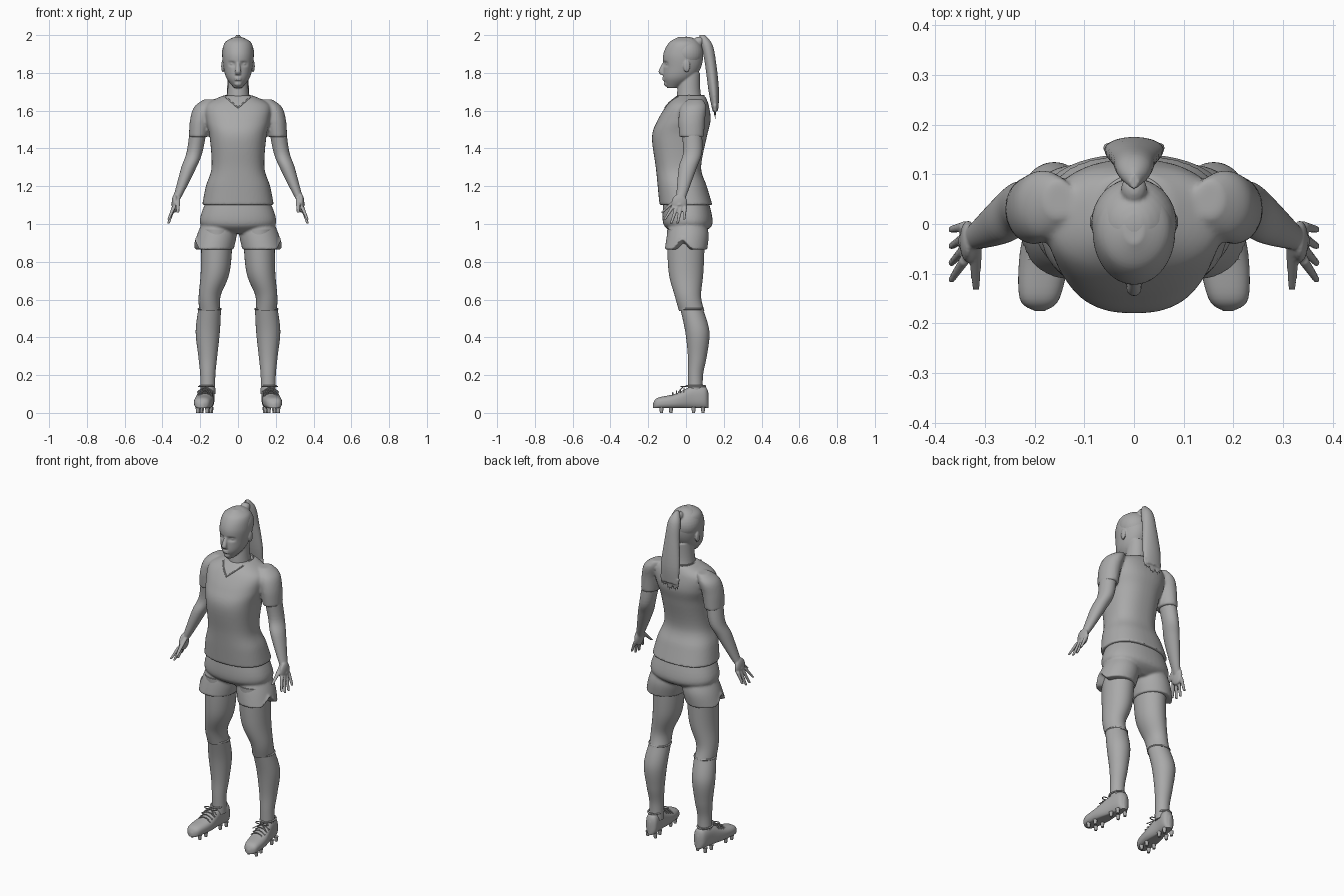
import bpy, bmesh, math, random
from mathutils import Vector, Matrix
from mathutils.bvhtree import BVHTree

random.seed(4)
if "Cube" in bpy.data.objects:
    bpy.data.objects.remove(bpy.data.objects["Cube"])

GREY = (.4, .4, .4, 1)
material = bpy.data.materials.new("plain grey")
material.use_nodes = True
material.diffuse_color = GREY
material.node_tree.nodes["Principled BSDF"].inputs["Base Color"].default_value = GREY


def spline(rings, steps):
    """Catmull-Rom interpolation between neighbouring rings."""
    last = len(rings) - 1
    rows = []
    for index in range(last):
        before, start = Vector(rings[max(index - 1, 0)]), Vector(rings[index])
        end, after = Vector(rings[index + 1]), Vector(rings[min(index + 2, last)])
        for step in range(steps):
            t = step / steps
            leave, arrive = (end - before) / 2, (after - start) / 2
            blend = t * t * (3 - 2 * t)
            rows.append(start.lerp(end, blend) + leave * t * (1 - t) ** 2 - arrive * t * t * (1 - t))
    return rows + [Vector(rings[last])]


def loft(bm, rings, power=2, segments=48, steps=6, lengthwise=False):
    """Skin closed rings, each (height, centre x, centre y, half width, half depth)."""
    loops, poles, faces = [], [], []
    rows = spline(rings, steps)

    def place(height, x, y):
        return bm.verts.new((x, height, y) if lengthwise else (x, y, height))

    for height, x, y, width, depth in rows:
        loop = []
        for index in range(segments):
            angle = math.tau * index / segments
            c, s = math.cos(angle), math.sin(angle)
            c = math.copysign(abs(c) ** (2 / power), c)
            s = math.copysign(abs(s) ** (2 / power), s)
            loop.append(place(height, x + width * c, y + depth * s))
        loops.append(loop)
    for lower, upper in zip(loops, loops[1:]):
        for i in range(segments):
            faces.append(bm.faces.new((lower[i], lower[i - 1], upper[i - 1], upper[i])))
    for loop, row in ((loops[0], rows[0]), (loops[-1], rows[-1])):
        pole = place(row[0], row[1], row[2])
        for i in range(segments):
            faces.append(bm.faces.new((loop[i], loop[i - 1], pole)))
    bmesh.ops.recalc_face_normals(bm, faces=faces)


def trunk(bm, rings, power=2):
    """Central form from (height, half width, front, back)."""
    loft(bm, [(height, 0, (front + back) / 2, width, (back - front) / 2)
              for height, width, front, back in rings], power)


def limb(bm, rings, side=1, depth=1):
    """Round form from (height, x, y, radius), stretched front to back by depth."""
    loft(bm, [(height, x * side, y, radius, radius * depth) for height, x, y, radius in rings])


def ball(bm, centre, radii):
    matrix = Matrix.Translation(centre) @ Matrix.Diagonal((*radii, 1))
    bmesh.ops.create_uvsphere(bm, u_segments=32, v_segments=16, radius=1, matrix=matrix)


def finish(name, bm, voxel=None, mirror=False):
    """Make the object; a voxel size fuses overlapping forms into one skin."""
    mesh = bpy.data.meshes.new(name)
    bm.to_mesh(mesh)
    bm.free()
    part = bpy.data.objects.new(name, mesh)
    bpy.context.collection.objects.link(part)
    mesh.materials.append(material)
    bpy.ops.object.select_all(action="DESELECT")
    part.select_set(True)
    bpy.context.view_layer.objects.active = part
    bpy.ops.object.shade_smooth_by_angle(angle=math.radians(40))
    if voxel:
        fuse = part.modifiers.new("fuse", "REMESH")
        fuse.mode, fuse.voxel_size, fuse.use_smooth_shade = "VOXEL", voxel, True
        relax = part.modifiers.new("relax", "SMOOTH")
        relax.factor, relax.iterations = .5, 3
    if mirror:
        part.modifiers.new("mirror", "MIRROR")


def cord(name, paths, radius, cyclic=False, mirror=False):
    curve = bpy.data.curves.new(name, "CURVE")
    curve.dimensions, curve.bevel_depth, curve.bevel_resolution = "3D", radius, 2
    for path in paths:
        line = curve.splines.new("POLY")
        line.points.add(len(path) - 1)
        for point, position in zip(line.points, path):
            point.co = (*position, 1)
        line.use_cyclic_u = cyclic
    curve.materials.append(material)
    part = bpy.data.objects.new(name, curve)
    bpy.context.collection.objects.link(part)
    if mirror:
        part.modifiers.new("mirror", "MIRROR")


def oval(centre, width, depth, turn=math.tau, count=32):
    x, y, z = centre
    angles = [turn * index / count for index in range(count)]
    return [(x + width * math.cos(a), y + depth * math.sin(a), z) for a in angles]


# Shirt: torso fused with both sleeves
bm = bmesh.new()
trunk(bm, [(1.1, .19, -.14, .14), (1.2, .17, -.15, .11), (1.3, .14, -.16, .08), (1.46, .15, -.18, .11),
           (1.55, .17, -.15, .13), (1.63, .17, -.1, .12), (1.68, .08, -.05, .1)], power=2.4)
torso = BVHTree.FromBMesh(bm)
for side in (1, -1):
    limb(bm, [(1.46, .21, .03, .05), (1.55, .2, .03, .054), (1.62, .18, .04, .052), (1.66, .15, .05, .03)],
         side, depth=1.3)
finish("shirt", bm, voxel=.008)

# V collar laid on the shirt front and carried round the back of the neck
collar = oval((0, .03, 1.68), .066, .065, turn=math.pi)
for step in range(-8, 9):
    x, z = step * .008, 1.615 + abs(step) * .007
    hit = torso.ray_cast(Vector((x, -1, z)), Vector((0, 1, 0)))[0]
    if hit:
        collar.append(hit)
cord("collar", [collar], .004, cyclic=True)

# Shorts: seat fused with two legs, each outer hem notched
bm = bmesh.new()
trunk(bm, [(1.12, .17, -.12, .12), (1, .2, -.12, .14), (.95, .09, -.06, .08)], power=2.3)
for side in (1, -1):
    limb(bm, [(.865, .13, 0, .107), (.95, .11, .01, .104), (1.05, .09, .01, .08)], side, depth=1.05)
for vert in bm.verts:
    if abs(vert.co.x) > .15:
        vert.co.z = max(vert.co.z, .93 - 1.2 * abs(vert.co.y + .02))
finish("shorts", bm, voxel=.007)

# Bare legs
bm = bmesh.new()
limb(bm, [(.54, .15, .03, .056), (.62, .15, .01, .058), (.75, .12, 0, .077), (.97, .11, 0, .084)], depth=1.2)
finish("legs", bm, mirror=True)

# Socks with a rolled top
bm = bmesh.new()
limb(bm, [(.1, .16, .05, .04), (.2, .16, .05, .04), (.3, .16, .06, .05), (.43, .16, .06, .064),
          (.55, .15, .03, .06)])
finish("socks", bm, mirror=True)
cord("sock_bands", [oval((.15, .03, .55), .059, .06)], .005, cyclic=True, mirror=True)

# Shoes from (y, x, half width, top) with a flat sole
SOLE = .02
bm = bmesh.new()
shoe = [(-.175, .19, .01, .05), (-.15, .19, .04, .08), (-.06, .18, .05, .1), (.03, .17, .04, .14),
        (.1, .16, .035, .14), (.12, .16, .01, .1)]
loft(bm, [(y, x, (top + SOLE) / 2, width, (top - SOLE) / 2) for y, x, width, top in shoe],
     power=2.5, lengthwise=True)
for vert in bm.verts:
    vert.co.z = max(vert.co.z, SOLE + .006)
finish("shoes", bm, mirror=True)
cord("shoe_rims", [oval((.164, .052, .142), .038, .05)], .005, cyclic=True, mirror=True)

# Studs in pairs under each sole
bm = bmesh.new()
for y in (-.13, -.08, .04, .09):
    for side in (1, -1):
        spot = Matrix.Translation((.175 - y / 10 + side * .025, y, .015))
        bmesh.ops.create_cone(bm, cap_ends=True, segments=12, radius1=.008, radius2=.012, depth=.03, matrix=spot)
finish("studs", bm, mirror=True)

# Laces crossing the instep, tied in a bow
laces = []
for row in range(4):
    y, z = row * .02 - .07, .107 + row * .008
    laces.append([(.175 + step * .02, y, z - step * step * .005) for step in (-2, -1, 0, 1, 2)])
for side in (1, -1):
    bow = oval((.17 + side * .02, -.015, .14), .02, .012)
    laces += [bow + bow[:1], [(.17, -.015, .14), (.17 + side * .045, -.04, .11)]]
cord("laces", laces, .003, mirror=True)

# Arms fused with palms, fingers and thumbs
bm = bmesh.new()
limb(bm, [(1.5, .21, .03, .045), (1.38, .23, .035, .042), (1.3, .26, .01, .04), (1.17, .31, -.02, .025),
          (1.1, .34, -.035, .015)], depth=1.2)
ball(bm, (.334, -.035, 1.11), (.017, .042, .05))
for finger in range(4):
    spread = finger - 1.5
    limb(bm, [(1.09, .34, spread * .022 - .038, .011),
              (1 + spread * spread * .01, .368, spread * .034 - .062, .007)])
limb(bm, [(1.14, .32, -.04, .015), (1.06, .318, -.128, .008)])
finish("arms", bm, voxel=.004, mirror=True)

# Head with eye sockets pressed in, then neck, nose, mouth, chin, eyes and ears
bm = bmesh.new()
trunk(bm, [(1.72, .02, -.1, -.04), (1.77, .06, -.12, .04), (1.83, .077, -.12, .08), (1.9, .083, -.12, .09),
           (1.96, .07, -.09, .07), (1.99, .02, -.04, .02)])
EYE_X, EYE_Z = .031, 1.847
for vert in bm.verts:
    reach = math.hypot((abs(vert.co.x) - EYE_X) / .024, (vert.co.z - EYE_Z) / .018)
    if vert.co.y < 0 and reach < 1:
        vert.co.y += .011 * (1 - reach * reach)
limb(bm, [(1.6, 0, .02, .07), (1.7, 0, .015, .056), (1.8, 0, .02, .05)], depth=1.1)
limb(bm, [(1.86, 0, -.112, .008), (1.81, 0, -.13, .015), (1.79, 0, -.12, .014)])
for z in (1.764, 1.774):
    ball(bm, (0, -.114, z), (.02, .013, .005))
ball(bm, (0, -.103, 1.742), (.02, .014, .014))
for side in (1, -1):
    ball(bm, (side * EYE_X, -.09, EYE_Z), (.014, .017, .009))
    ball(bm, (side * .081, .004, 1.835), (.008, .018, .032))
finish("head", bm, voxel=.004)

# Hair cap and gathered knot
bm = bmesh.new()
ball(bm, (0, .002, 1.903), (.086, .09, .089))
ball(bm, (0, .07, 1.968), (.026, .03, .024))
finish("hair_cap", bm, voxel=.005)

# Ponytail with ragged strand tips
bm = bmesh.new()
trunk(bm, [(2, .01, .07, .1), (1.95, .035, .08, .14), (1.85, .045, .1, .16), (1.7, .06, .12, .175),
           (1.6, .055, .14, .17)])
for strand in range(-4, 5):
    x = strand * .013
    tip = 1.55 + random.uniform(0, .02) + abs(x) / 6
    limb(bm, [(1.63, x, .153, .011), (tip, x, .154, .002)])
finish("ponytail", bm, voxel=.005)
